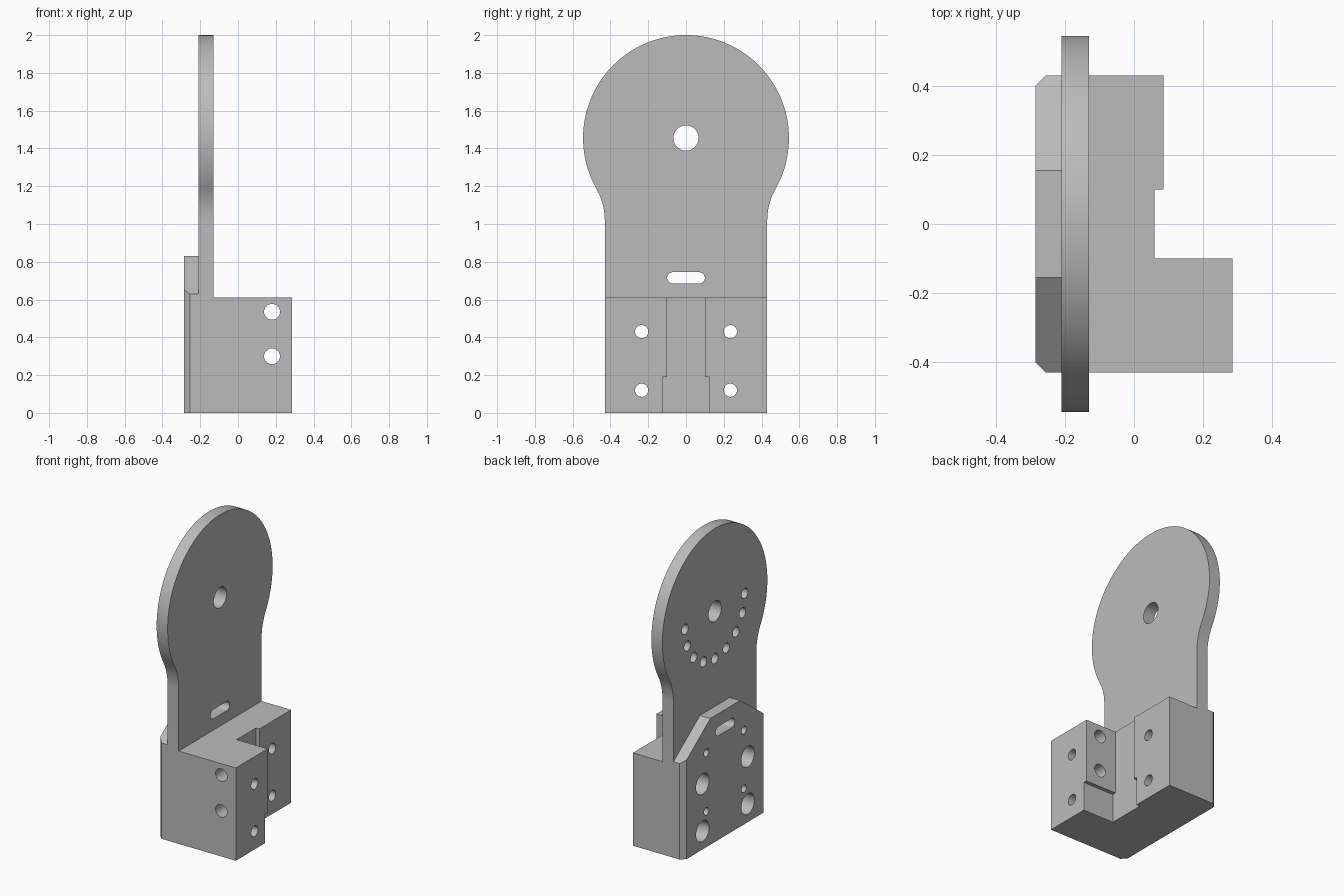
import bpy
import bmesh
from math import pi, sin, cos, sqrt, atan2, radians
from mathutils import Vector

cube = bpy.data.objects.get("Cube")
if cube:
    bpy.data.objects.remove(cube, do_unlink=True)

grey = bpy.data.materials.new("plain grey")
grey.use_nodes = True
grey.diffuse_color = (0.5, 0.5, 0.5, 1)
grey.node_tree.nodes["Principled BSDF"].inputs["Base Color"].default_value = (0.5, 0.5, 0.5, 1)


def prism(name, outline, axis, start, end):
    """Extrude a 2D outline along an axis: outline is (y, z), (x, z) or (x, y)."""
    place = {"x": lambda p: (start, *p), "y": lambda p: (p[0], start, p[1]),
             "z": lambda p: (*p, start)}[axis]
    bm = bmesh.new()
    face = bm.faces.new([bm.verts.new(place(p)) for p in outline])
    shift = Vector([end - start if a == axis else 0 for a in "xyz"])
    new = bmesh.ops.extrude_face_region(bm, geom=[face])["geom"]
    bmesh.ops.translate(bm, vec=shift, verts=[v for v in new if isinstance(v, bmesh.types.BMVert)])
    bmesh.ops.recalc_face_normals(bm, faces=bm.faces)
    mesh = bpy.data.meshes.new(name)
    bm.to_mesh(mesh)
    bm.free()
    mesh.materials.append(grey)
    obj = bpy.data.objects.new(name, mesh)
    bpy.context.collection.objects.link(obj)
    return obj


def arc(cy, cz, r, a0, a1, steps):
    return [(cy + r * cos(a0 + (a1 - a0) * i / steps), cz + r * sin(a0 + (a1 - a0) * i / steps))
            for i in range(steps + 1)]


def circle(u, v, r, steps=32):
    return arc(u, v, r, 0, 2 * pi, steps)[:-1]


def box(u0, u1, v0, v1):
    return [(u0, v0), (u1, v0), (u1, v1), (u0, v1)]


def combine(target, other, operation):
    bpy.context.view_layer.objects.active = target
    mod = target.modifiers.new(operation.lower(), "BOOLEAN")
    mod.operation, mod.solver, mod.object = operation, "EXACT", other
    bpy.ops.object.modifier_apply(modifier=mod.name)
    bpy.data.objects.remove(other, do_unlink=True)


def cut(target, outline, axis, start, end):
    combine(target, prism("cutter", outline, axis, start, end), "DIFFERENCE")


HALF = 0.43                      # half width of the base
BACK, INNER, FACE = -0.285, -0.21, -0.13
HUB_Z, HUB_R, FILLET = 1.455, 0.545, 0.34

# Clamp block with a long arm, a recessed middle and a short shoulder
bracket = prism("bracket", [(INNER, -HALF), (0.285, -HALF), (0.285, -0.1), (0.06, -0.1),
                            (0.06, 0.1), (0.085, 0.1), (0.085, HALF), (INNER, HALF)], "z", 0, 0.61)
cut(bracket, box(0.06, 0.5, -0.125, 0.125), "z", -0.1, 0.19)

# Upright plate: straight neck flowing through fillets into a round head
drop = sqrt((HUB_R + FILLET) ** 2 - (HALF + FILLET) ** 2)
lean = atan2(drop, HALF + FILLET)
right_fillet = arc(HALF + FILLET, HUB_Z - drop, FILLET, pi, pi - lean, 10)
head = arc(0, HUB_Z, HUB_R, -lean, pi + lean, 80)[1:-1]
left_fillet = [(-y, z) for y, z in reversed(right_fillet)]
plate = prism("upright_plate", [(-HALF, 0), (HALF, 0)] + right_fillet + head + left_fillet,
              "x", INNER, FACE)
combine(bracket, plate, "UNION")

# Rear mounting pad with bevelled upright edges and sloping shoulders
c = 0.03
pad = prism("rear_pad", [(INNER, -HALF), (INNER, HALF), (BACK + c, HALF), (BACK, HALF - c),
                         (BACK, c - HALF), (BACK + c, -HALF)], "z", 0, 0.83)
for s in (-1, 1):
    cut(pad, [(s * HALF, 0.63), (s * 0.155, 0.83), (s * 0.155, 1), (s * 0.6, 1), (s * 0.6, 0.63)],
        "x", -0.5, 0)
combine(bracket, pad, "UNION")

# Bolt holes with rear counterbores, and small blind dowel holes
for s in (-1, 1):
    for z in (0.12, 0.43):
        cut(bracket, circle(s * 0.235, z, 0.035), "x", -0.5, 0.5)
        cut(bracket, circle(s * 0.235, z, 0.068), "x", -0.5, BACK + 0.2)
    for z in (0.235, 0.62):
        cut(bracket, circle(s * 0.195, z, 0.025, 24), "x", -0.5, BACK + 0.1)

# Cross holes through the arm
for z in (0.3, 0.535):
    cut(bracket, circle(0.18, z, 0.042), "y", -0.6, 0.6)

# Slot with rounded corners and the pivot hole
slot = arc(0.07, 0.715, 0.03, -pi / 2, pi / 2, 12) + arc(-0.07, 0.715, 0.03, pi / 2, 3 * pi / 2, 12)
cut(bracket, slot, "x", -0.5, 0.5)
cut(bracket, circle(0, HUB_Z, 0.067, 48), "x", -0.5, 0.5)

# Half ring of blind index holes on the rear of the head
for i in range(9):
    a = pi + radians(22.5) * i
    cut(bracket, circle(0.31 * cos(a), HUB_Z + 0.31 * sin(a), 0.033, 24), "x", -0.5, INNER + 0.06)

# Merge flat regions and shade the curves smooth
bm = bmesh.new()
bm.from_mesh(bracket.data)
bmesh.ops.remove_doubles(bm, verts=bm.verts, dist=0.0001)
bmesh.ops.dissolve_limit(bm, angle_limit=radians(0.5), verts=bm.verts, edges=bm.edges)
bm.to_mesh(bracket.data)
bm.free()
bpy.ops.object.select_all(action="DESELECT")
bracket.select_set(True)
bpy.context.view_layer.objects.active = bracket
bpy.ops.object.shade_smooth_by_angle(angle=radians(30))
